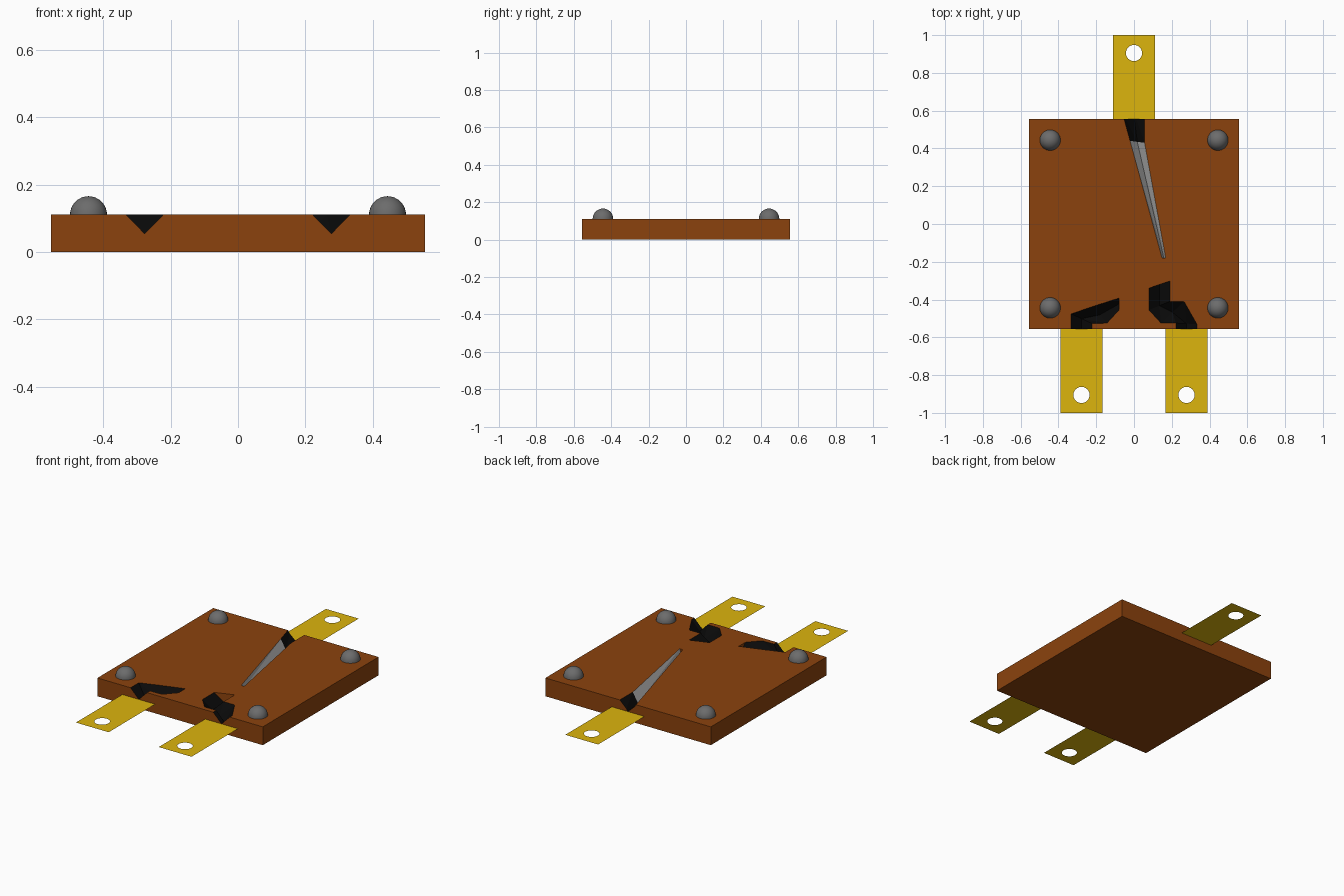
import bpy, bmesh, math
from mathutils import Vector

if "Cube" in bpy.data.objects:
    bpy.data.objects.remove(bpy.data.objects["Cube"])

HALF, TOP, MID = 0.555, 0.111, 0.055


def material(name, rgb):
    m = bpy.data.materials.new(name)
    m.diffuse_color = (*rgb, 1)
    m.use_nodes = True
    m.node_tree.nodes["Principled BSDF"].inputs["Base Color"].default_value = m.diffuse_color
    return m


BROWN = material("brown", (0.26, 0.055, 0.004))
BLACK = material("black", (0.003, 0.003, 0.003))
STEEL = material("light_grey", (0.45, 0.45, 0.45))
GOLD = material("gold", (0.72, 0.46, 0.004))
RIVET = material("dark_grey", (0.15, 0.15, 0.15))


def make_object(name, bm, mats):
    mesh = bpy.data.meshes.new(name)
    bm.to_mesh(mesh)
    bm.free()
    obj = bpy.data.objects.new(name, mesh)
    bpy.context.collection.objects.link(obj)
    for m in mats:
        mesh.materials.append(m)
    return obj


def activate(obj):
    bpy.ops.object.select_all(action='DESELECT')
    obj.select_set(True)
    bpy.context.view_layer.objects.active = obj


def groove_cutter(name, stations, span_mats):
    """V-shaped channel; each station is (left xy, right xy, floor z)."""
    bm = bmesh.new()
    rings = []
    for left, right, floor in stations:
        l, r = Vector(left), Vector(right)
        m = (l + r) / 2
        pts = [(*l, TOP + 0.05), (*l, TOP), (*m, floor), (*r, TOP), (*r, TOP + 0.05)]
        rings.append([bm.verts.new(p) for p in pts])
    for a, b, mat in zip(rings, rings[1:], span_mats):
        for i in range(5):
            j = (i + 1) % 5
            quad = [a[i], a[j], b[j], b[i]]
            for tri in (quad[:3], [quad[0], quad[2], quad[3]]):
                bm.faces.new(tri).material_index = mat
    bm.faces.new(rings[0])
    bm.faces.new(rings[-1])
    bmesh.ops.recalc_face_normals(bm, faces=bm.faces[:])
    return make_object(name, bm, [BROWN, BLACK, STEEL])


# Square base block
bm = bmesh.new()
bmesh.ops.create_cube(bm, size=1)
for v in bm.verts:
    v.co = (v.co.x * 2 * HALF, v.co.y * 2 * HALF, (v.co.z + 0.5) * TOP)
base = make_object("base", bm, [BROWN, BLACK, STEEL])

# Recessed contacts and the tapered blade channel
cutters = [
    groove_cutter("left_contact_cutter", [
        ((-0.333, -0.60), (-0.222, -0.60), MID),
        ((-0.333, -0.476), (-0.222, -0.527), MID),
        ((-0.22, -0.437), (-0.143, -0.525), MID),
        ((-0.079, -0.392), (-0.079, -0.455), 0.075)], [1, 1, 1]),
    groove_cutter("right_contact_cutter", [
        ((0.222, -0.60), (0.333, -0.60), MID),
        ((0.222, -0.525), (0.333, -0.53), MID),
        ((0.143, -0.525), (0.265, -0.41), MID),
        ((0.079, -0.455), (0.19, -0.41), MID),
        ((0.079, -0.34), (0.19, -0.302), MID)], [1, 1, 1, 1]),
    groove_cutter("blade_cutter", [
        ((-0.065, 0.60), (0.056, 0.60), MID),
        ((-0.021, 0.44), (0.056, 0.43), MID),
        ((0.148, -0.18), (0.168, -0.18), 0.085)], [1, 2]),
]
activate(base)
for cutter in cutters:
    mod = base.modifiers.new(cutter.name, 'BOOLEAN')
    mod.operation = 'DIFFERENCE'
    mod.solver = 'EXACT'
    mod.material_mode = 'TRANSFER'
    mod.object = cutter
    bpy.ops.object.modifier_apply(modifier=mod.name)
for cutter in cutters:
    bpy.data.objects.remove(cutter)


# Thin terminal tabs, each with a round hole
def tab(name, x, side):
    bm = bmesh.new()
    outline = [(x + sx * 0.11, side * y) for sx, y in
               ((-1, HALF), (1, HALF), (1, 1), (-1, 1))]
    hole = [(x + 0.043 * math.cos(a), side * 0.905 + 0.043 * math.sin(a))
            for a in (i * math.tau / 32 for i in range(32))]
    edges = []
    for loop in (outline, hole):
        vs = [bm.verts.new((*p, MID)) for p in loop]
        edges += [bm.edges.new((vs[i - 1], vs[i])) for i in range(len(vs))]
    bmesh.ops.triangle_fill(bm, edges=edges, use_beauty=True, normal=(0, 0, 1))
    for f in bm.faces:
        f.normal_update()
        if f.normal.z < 0:
            f.normal_flip()
    return make_object(name, bm, [GOLD])


tab("back_terminal", 0, 1)
tab("front_left_terminal", -0.278, -1)
tab("front_right_terminal", 0.278, -1)

# Domed corner rivets
for sx in (-1, 1):
    for sy in (-1, 1):
        bm = bmesh.new()
        bmesh.ops.create_uvsphere(bm, u_segments=32, v_segments=16, radius=0.055)
        bmesh.ops.delete(bm, geom=[v for v in bm.verts if v.co.z < -0.001],
                         context='VERTS')
        name = ("front" if sy < 0 else "back") + ("_left" if sx < 0 else "_right") + "_rivet"
        rivet = make_object(name, bm, [RIVET])
        rivet.location = (sx * 0.444, sy * 0.444, TOP)
        activate(rivet)
        bpy.ops.object.shade_smooth_by_angle()
